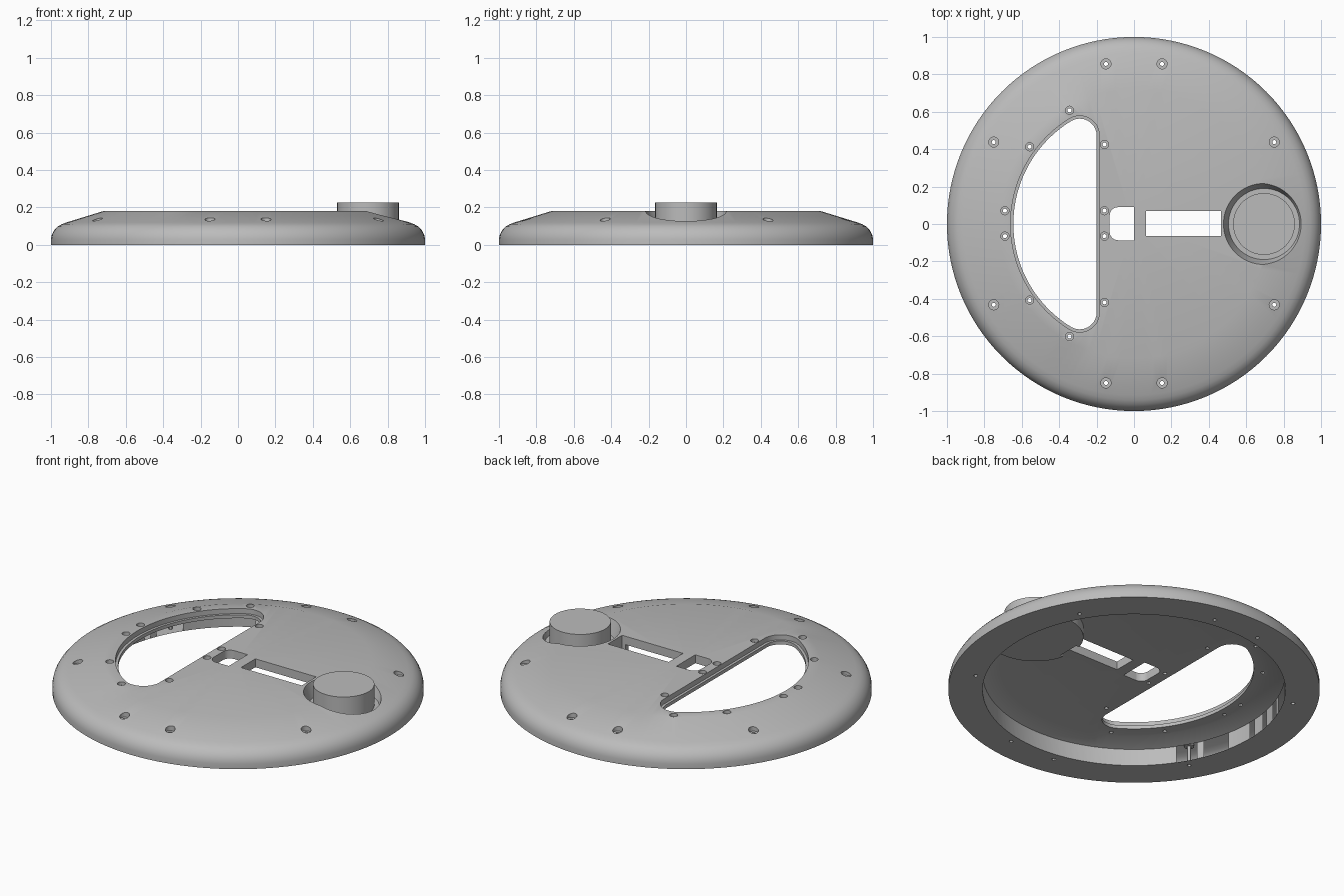
import bpy, bmesh, math

if "Cube" in bpy.data.objects:
    bpy.data.objects.remove(bpy.data.objects["Cube"])

grey = bpy.data.materials.new("plain grey")
grey.diffuse_color = (0.5, 0.5, 0.5, 1)
grey.use_nodes = True
grey.node_tree.nodes["Principled BSDF"].inputs["Base Color"].default_value = grey.diffuse_color


def make_object(name, bm):
    bmesh.ops.recalc_face_normals(bm, faces=bm.faces)
    mesh = bpy.data.meshes.new(name)
    bm.to_mesh(mesh)
    bm.free()
    mesh.materials.append(grey)
    obj = bpy.data.objects.new(name, mesh)
    bpy.context.collection.objects.link(obj)
    return obj


def lathe(name, profile, steps=128):
    """Closed solid turned about z; profile runs from axis to axis."""
    bm = bmesh.new()
    verts = [bm.verts.new((r, 0, z)) for r, z in profile]
    edges = [bm.edges.new(p) for p in zip(verts, verts[1:])]
    bmesh.ops.spin(bm, geom=verts + edges, cent=(0, 0, 0), axis=(0, 0, 1),
                   angle=math.tau, steps=steps)
    bmesh.ops.remove_doubles(bm, verts=bm.verts, dist=1e-4)
    return make_object(name, bm)


def add_cone(bm, x, y, r0, r1, z0, z1, sides):
    made = bmesh.ops.create_cone(bm, cap_ends=True, segments=sides,
                                 radius1=r0, radius2=r1, depth=z1 - z0)
    bmesh.ops.translate(bm, verts=made["verts"], vec=(x, y, (z0 + z1) / 2))


def add_prism(bm, outline, z0, z1):
    face = bm.faces.new([bm.verts.new((x, y, z0)) for x, y in outline])
    top = bmesh.ops.extrude_face_region(bm, geom=[face])["geom"]
    bmesh.ops.translate(bm, vec=(0, 0, z1 - z0),
                        verts=[v for v in top if isinstance(v, bmesh.types.BMVert)])


def arc(cx, cy, r, a0, a1, n):
    return [(cx + r * math.cos(a0 + (a1 - a0) * i / n),
             cy + r * math.sin(a0 + (a1 - a0) * i / n)) for i in range(n + 1)]


def window_outline(inset):
    """Large D: straight edge, round corners, arc about the centre."""
    big, edge, fillet = 0.66 - inset, -0.185 - inset, 0.105 - inset
    cx = edge - fillet
    cy = math.sqrt((big - fillet) ** 2 - cx ** 2)
    a = math.atan2(cy, cx)
    return (arc(cx, cy, fillet, 0, a, 12)
            + arc(0, 0, big, a, math.tau - a, 40)[1:-1]
            + arc(cx, -cy, fillet, -a, 0, 12))


def cut(target, cutter):
    mod = target.modifiers.new("cut", "BOOLEAN")
    mod.operation = "DIFFERENCE"
    mod.solver = "EXACT"
    mod.object = cutter
    bpy.context.view_layer.objects.active = target
    bpy.ops.object.modifier_apply(modifier=mod.name)
    bpy.data.objects.remove(cutter)


def smooth(obj):
    bpy.ops.object.select_all(action="DESELECT")
    obj.select_set(True)
    bpy.context.view_layer.objects.active = obj
    bpy.ops.object.shade_smooth_by_angle(angle=math.radians(30))


# Domed disc with rounded rim
body = lathe("base_shell", [
    (0, 0), (1, 0), (1, 0.03), (0.995, 0.055), (0.983, 0.077), (0.965, 0.097),
    (0.942, 0.11), (0.915, 0.12), (0.72, 0.18), (0, 0.18)])

# Hollow underside, leaving a boss below the knob pocket
hollow = lathe("hollow_cutter", [
    (0, -0.1), (0.815, -0.1), (0.815, 0.1), (0.72, 0.13), (0, 0.13)])
bm = bmesh.new()
add_cone(bm, 0.695, 0, 0.26, 0.26, 0.07, 0.3, 64)
cut(hollow, make_object("boss_cutter", bm))
cut(body, hollow)

# Screw positions
rim_screws = [(sx * x, sy * y + 0.003) for x, y in ((0.15, 0.853), (0.75, 0.435))
              for sx in (-1, 1) for sy in (-1, 1)]
window_screws = [(x, s * y + 0.003) for x, y in
                 ((-0.158, 0.422), (-0.158, 0.068), (-0.69, 0.068),
                  (-0.558, 0.41), (-0.345, 0.605)) for s in (-1, 1)]

# Upper cuts: window ledge, screw recesses, knob pocket
bm = bmesh.new()
add_prism(bm, window_outline(0), 0.15, 0.4)
for x, y in rim_screws:
    add_cone(bm, x, y, 0.027, 0.027, 0.115, 0.4, 20)
for x, y in window_screws:
    add_cone(bm, x, y, 0.022, 0.022, 0.16, 0.4, 20)
add_cone(bm, 0.695, 0, 0.19, 0.24, 0.1, 0.25, 64)
cut(body, make_object("upper_cutter", bm))

# Through cuts: window, screw holes, slot and small notch
bm = bmesh.new()
add_prism(bm, window_outline(0.015), -0.2, 0.5)
for x, y in rim_screws + window_screws:
    add_cone(bm, x, y, 0.011, 0.011, -0.2, 0.5, 12)
add_prism(bm, [(0.065, -0.065), (0.465, -0.065), (0.465, 0.07), (0.065, 0.07)],
          -0.2, 0.5)
add_prism(bm, [(0, -0.087), (0, 0.09)]
          + arc(-0.085, 0.045, 0.045, math.pi / 2, math.pi, 8)
          + arc(-0.085, -0.042, 0.045, math.pi, 1.5 * math.pi, 8), -0.2, 0.5)
cut(body, make_object("through_cutter", bm))
smooth(body)
normals = body.modifiers.new("even normals", "WEIGHTED_NORMAL")
normals.keep_sharp = True

# Round knob standing in the pocket
bm = bmesh.new()
add_cone(bm, 0.695, 0, 0.165, 0.165, 0.095, 0.225, 64)
smooth(make_object("knob", bm))
